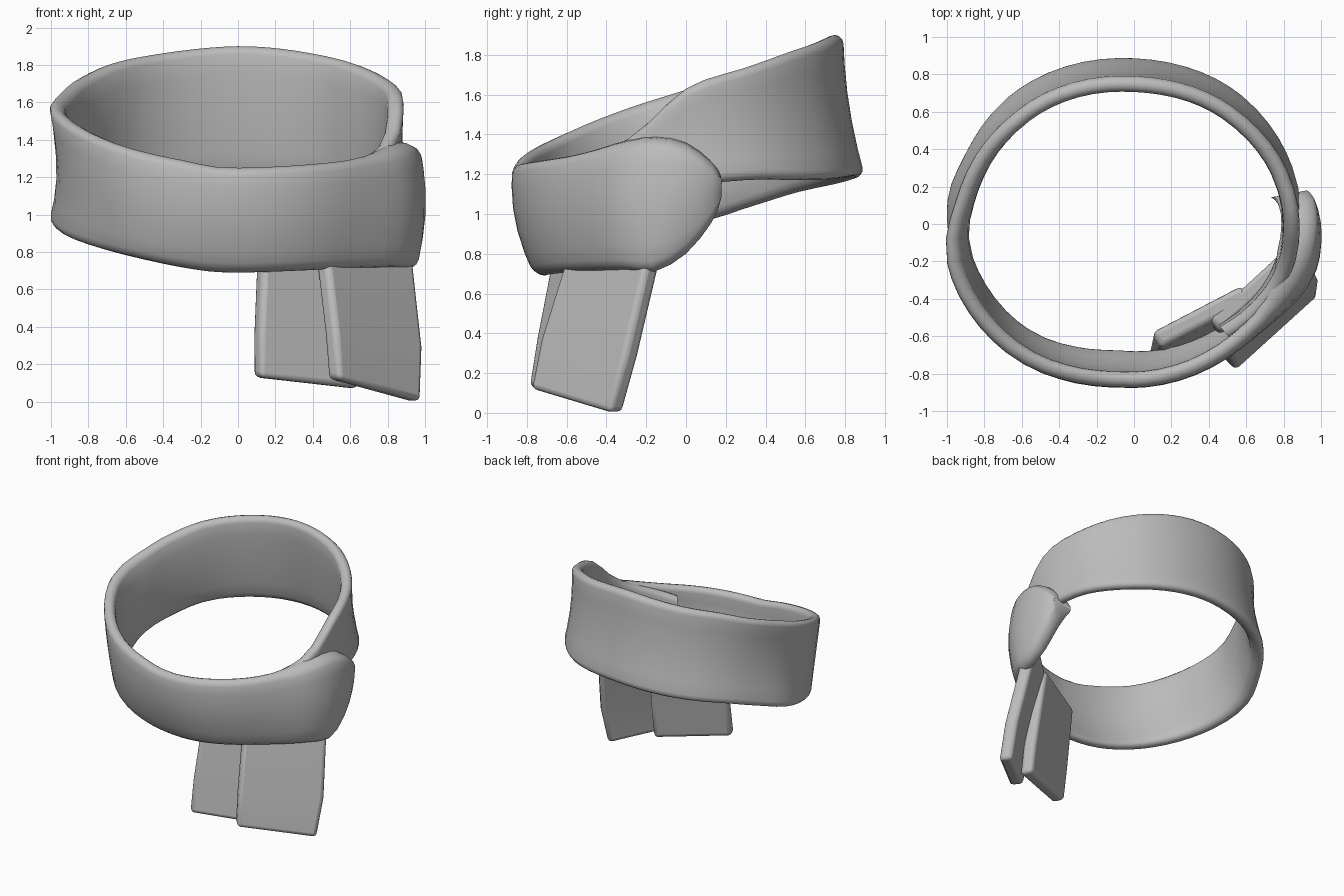
import bpy, bmesh
from math import radians, sin, cos, pi
from mathutils import Vector

if "Cube" in bpy.data.objects:
    bpy.data.objects.remove(bpy.data.objects["Cube"])

grey = (.5, .5, .5, 1)
cloth = bpy.data.materials.new("grey_cloth")
cloth.use_nodes = True
cloth.diffuse_color = grey
cloth.node_tree.nodes["Principled BSDF"].inputs["Base Color"].default_value = grey


def loft(name, rings):
    """Skin a list of equally long closed rings and cap both ends."""
    bm = bmesh.new()
    loops = [[bm.verts.new(p) for p in ring] for ring in rings]
    count = len(loops[0])
    for a, b in zip(loops, loops[1:]):
        for i in range(count):
            j = (i + 1) % count
            bm.faces.new((a[i], a[j], b[j], b[i]))
    bm.faces.new(loops[0][::-1])
    bm.faces.new(loops[-1])
    bmesh.ops.recalc_face_normals(bm, faces=bm.faces)
    mesh = bpy.data.meshes.new(name)
    bm.to_mesh(mesh)
    bm.free()
    mesh.materials.append(cloth)
    obj = bpy.data.objects.new(name, mesh)
    bpy.context.collection.objects.link(obj)
    return obj


def smooth(obj):
    bpy.ops.object.select_all(action="DESELECT")
    obj.select_set(True)
    bpy.context.view_layer.objects.active = obj
    bpy.ops.object.shade_smooth_by_angle(angle=radians(50))


def spline(a, b, c, d, t):
    """Catmull-Rom blend of four stations."""
    return [(2 * q + (r - p) * t + (2 * p - 5 * q + 4 * r - s) * t * t
             + (3 * q - p - 3 * r + s) * t ** 3) / 2
            for p, q, r, s in zip(a, b, c, d)]


def band_section(angle, low, mid, high, bottom, top):
    """Rounded strip section at one angle; the cloth thickens into the knot."""
    knot = max(0, min(1, (angle - 322) / 26))
    thick_low, thick_high = .1, .085 + .11 * knot
    height = top - bottom
    round_low = min(thick_low / 2, height * .4) / height
    round_high = min(thick_high / 2, height * .4, .06) / height
    arc = [pi * i / 6 for i in range(7)]
    steps = [.2, .4, .6, .8]
    # pairs of (height fraction, depth fraction), depth 0 = outside
    shape = [(round_low * (1 - sin(a)), (1 + cos(a)) / 2) for a in arc]
    shape += [(u, 0) for u in steps]
    shape += [(1 - round_high * (1 - sin(a)), (1 - cos(a)) / 2) for a in arc]
    shape += [(u, 1) for u in reversed(steps)]
    turn = radians(angle)
    ring = []
    for u, depth in shape:
        outer = low * (1 - u) * (1 - 2 * u) + mid * 4 * u * (1 - u) + high * u * (2 * u - 1)
        r = outer - depth * (thick_low + (thick_high - thick_low) * min(1, u * 2))
        ring.append(Vector((r * cos(turn), r * sin(turn), bottom + height * u)))
    return ring


# Wrap stations: angle, outer radius low / mid / high, bottom, top
stations = [
    (-50, .8, .8, .8, .82, 1.22),
    (-20, .87, .87, .88, .95, 1.38),
    (0, .9, .88, .89, 1.12, 1.63),
    (20, .91, .87, .87, 1.17, 1.73),
    (50, .91, .84, .82, 1.17, 1.84),
    (90, .9, .82, .79, 1.19, 1.9),
    (135, .97, .89, .87, 1.13, 1.83),
    (157, .99, .92, .93, 1.05, 1.74),
    (173, 1.02, .95, .97, .97, 1.66),
    (192, .98, .98, 1.03, .89, 1.56),
    (225, .88, .95, .97, .78, 1.38),
    (250, .79, .89, .9, .71, 1.29),
    (270, .76, .86, .87, .69, 1.25),
    (315, .81, .88, .87, .71, 1.29),
    (340, .94, .99, .94, .72, 1.37),
    (350, .97, 1.01, .96, .71, 1.39),
    (360, .95, 1, .97, .8, 1.36),
    (368, .94, .97, .97, .95, 1.27),
    (371, .92, .94, .94, 1.05, 1.21),
]
sections = []
last = len(stations) - 1
for i in range(last):
    group = [stations[max(0, min(last, i + k))] for k in (-1, 0, 1, 2)]
    count = max(2, round((group[2][0] - group[1][0]) / 6))
    sections += [band_section(*spline(*group, n / count)) for n in range(count)]
sections.append(band_section(*stations[last]))
smooth(loft("scarf_wrap", sections))


def tail(name, edges, thickness=.1):
    """Flat hanging strip through pairs of left and right edge points."""
    rings = []
    for left, right in edges:
        left, right = Vector(left), Vector(right)
        along = right - left
        out = Vector((along.y, -along.x, 0)).normalized() * thickness / 2
        rings.append([left + out, right + out, right - out, left - out])
    obj = loft(name, rings)
    bevel = obj.modifiers.new("soft_edges", "BEVEL")
    bevel.width = .03
    bevel.segments = 3
    bevel.limit_method = "ANGLE"
    smooth(obj)


# Two hanging ends below the knot
tail("outer_tail", [((.43, -.54, .88), (.89, -.12, .93)),
                    ((.49, -.7, .37), (.96, -.27, .29)),
                    ((.51, -.75, .12), (.95, -.35, 0))])
tail("inner_tail", [((.12, -.62, .85), (.6, -.37, .9)),
                    ((.1, -.71, .38), (.63, -.46, .32)),
                    ((.1, -.75, .13), (.63, -.5, .07))])
